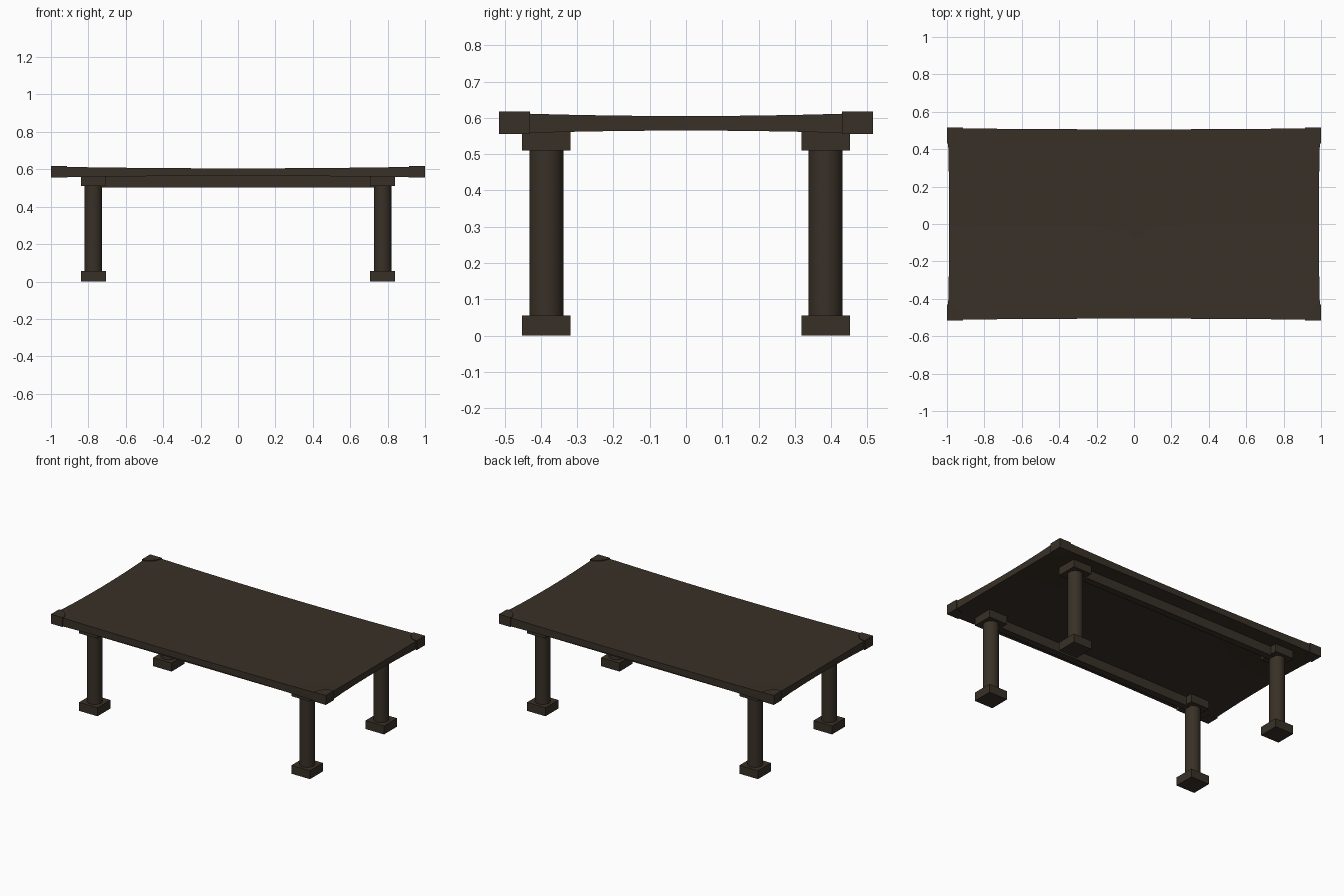
import bpy, bmesh, math

if "Cube" in bpy.data.objects:
    bpy.data.objects.remove(bpy.data.objects["Cube"])

wood = bpy.data.materials.new("dark brown wood")
wood.diffuse_color = (0.040, 0.030, 0.020, 1)
wood.use_nodes = True
wood.node_tree.nodes["Principled BSDF"].inputs["Base Color"].default_value = wood.diffuse_color


def finish(name, bm, smooth=False):
    bmesh.ops.recalc_face_normals(bm, faces=bm.faces)
    me = bpy.data.meshes.new(name)
    bm.to_mesh(me)
    bm.free()
    me.materials.append(wood)
    ob = bpy.data.objects.new(name, me)
    bpy.context.collection.objects.link(ob)
    if smooth:
        bpy.ops.object.select_all(action='DESELECT')
        ob.select_set(True)
        bpy.context.view_layer.objects.active = ob
        bpy.ops.object.shade_smooth_by_angle(angle=math.radians(35))
    return ob


def box(name, x, y, z, sx, sy, sz):
    bm = bmesh.new()
    bmesh.ops.create_cube(bm, size=1)
    for v in bm.verts:
        v.co = (x + v.co.x * sx, y + v.co.y * sy, z + v.co.z * sz)
    return finish(name, bm)


# Table top: slab that thickens gently towards its corners
bm = bmesh.new()
bmesh.ops.create_grid(bm, x_segments=16, y_segments=10, size=1)
r = bmesh.ops.extrude_face_region(bm, geom=bm.faces[:])
upper = {v for v in r["geom"] if isinstance(v, bmesh.types.BMVert)}
for v in bm.verts:
    u, w = v.co.x, v.co.y
    rise = 0.009 * u * u * w * w
    z = 0.605 + rise if v in upper else 0.565 - rise
    v.co = (u * (0.988 + 0.008 * w * w), w * (0.506 + 0.006 * u * u), z)
finish("table_top", bm, True)

for sx, xn in ((-1, "left"), (1, "right")):
    for sy, yn in ((-1, "front"), (1, "back")):
        tag = f"{yn}_{xn}"
        x, y = sx * 0.773, sy * 0.385
        # Square foot and cap with a round shaft between
        box("foot_" + tag, x, y, 0.028, 0.134, 0.134, 0.056)
        box("leg_cap_" + tag, x, y, 0.537, 0.134, 0.134, 0.054)
        bm = bmesh.new()
        bmesh.ops.create_cone(bm, cap_ends=True, segments=20, radius1=0.047,
                              radius2=0.047, depth=0.47)
        bmesh.ops.translate(bm, verts=bm.verts, vec=(x, y, 0.285))
        finish("leg_shaft_" + tag, bm, True)
        # Quarter-round corner plate
        bm = bmesh.new()
        pts = [(0, 0)] + [(0.085 * math.cos(a * math.pi / 16), 0.085 * math.sin(a * math.pi / 16))
                          for a in range(9)]
        f = bm.faces.new([bm.verts.new((sx * (1 - px), sy * (0.515 - py), 0.555))
                          for px, py in pts])
        r = bmesh.ops.extrude_face_region(bm, geom=[f])
        bmesh.ops.translate(bm, vec=(0, 0, 0.062),
                            verts=[v for v in r["geom"] if isinstance(v, bmesh.types.BMVert)])
        finish("corner_plate_" + tag, bm, True)

# Long rails under the top
for sy, yn in ((-1, "front"), (1, "back")):
    box("rail_" + yn, 0, sy * 0.385, 0.536, 1.5, 0.045, 0.066)
